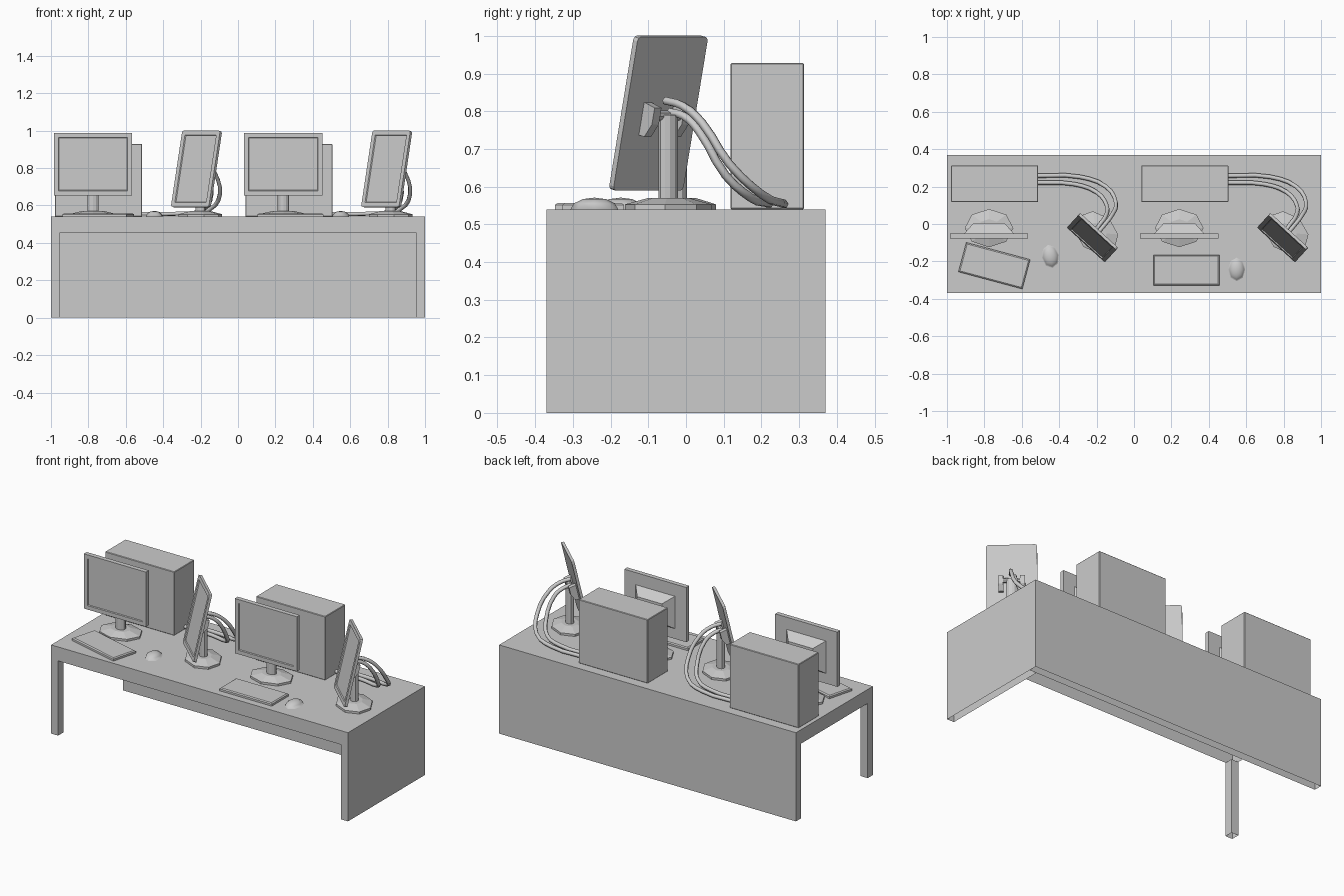
import bpy, bmesh
from math import radians, pi, sin, cos
from mathutils import Matrix, Vector

if "Cube" in bpy.data.objects:
    bpy.data.objects.remove(bpy.data.objects["Cube"])

TOP = 0.54       # desk surface height
STEP = 1.017     # spacing of the two workstations


def finish(name, bm, mat=Matrix(), smooth=False):
    for f in bm.faces:
        f.smooth = smooth
    me = bpy.data.meshes.new(name)
    bm.to_mesh(me)
    bm.free()
    ob = bpy.data.objects.new(name, me)
    bpy.context.collection.objects.link(ob)
    ob.matrix_world = mat
    return ob


def add_box(bm, lo, hi):
    lo, hi = Vector(lo), Vector(hi)
    m = Matrix.Translation((lo + hi) / 2) @ Matrix.Diagonal((*(hi - lo), 1))
    bmesh.ops.create_cube(bm, size=1, matrix=m)
    bm.normal_update()


def box(name, lo, hi, mat=Matrix(), bevel=0, open_bottom=False, open_top=False):
    bm = bmesh.new()
    add_box(bm, lo, hi)
    if bevel:
        bmesh.ops.bevel(bm, geom=bm.edges[:], offset=bevel, segments=1, affect='EDGES')
    ends = [f for f in bm.faces if (open_bottom and f.normal.z < -0.9)
            or (open_top and f.normal.z > 0.9)]
    bmesh.ops.delete(bm, geom=ends, context='FACES_ONLY')
    return finish(name, bm, mat)


def loft(name, rings, mat=Matrix()):
    """Skin equal-length rings of points and cap both ends."""
    bm = bmesh.new()
    vs = [[bm.verts.new(p) for p in r] for r in rings]
    n = len(vs[0])
    for a, b in zip(vs, vs[1:]):
        for i in range(n):
            bm.faces.new((a[i], a[(i + 1) % n], b[(i + 1) % n], b[i]))
    bm.faces.new(vs[0])
    bm.faces.new(vs[-1])
    bmesh.ops.recalc_face_normals(bm, faces=bm.faces)
    return finish(name, bm, mat)


def ellipse(rx, ry, z, n):
    return [(rx * cos(2 * pi * i / n), ry * sin(2 * pi * i / n), z) for i in range(n)]


def rect(w, h, z):
    return [(x * w / 2, y * h / 2, z) for x, y in ((-1, -1), (1, -1), (1, 1), (-1, 1))]


def screen(name, w, h, t, mat, margin, rounded=0):
    """Panel with a recessed display on its -y face."""
    bm = bmesh.new()
    add_box(bm, (-w / 2, -t / 2, -h / 2), (w / 2, t / 2, h / 2))
    if rounded:
        corners = [e for e in bm.edges
                   if abs(e.verts[0].co.y - e.verts[1].co.y) > t / 2]
        bmesh.ops.bevel(bm, geom=corners, offset=rounded, segments=2,
                        profile=0.5, affect='EDGES')
    bm.normal_update()
    front = [f for f in bm.faces if f.normal.y < -0.9]
    bmesh.ops.inset_region(bm, faces=front, thickness=margin, use_even_offset=True)
    bmesh.ops.inset_region(bm, faces=front, thickness=0.003, depth=-0.006,
                           use_even_offset=True)
    return finish(name, bm, mat)


def stand(prefix, mat, height):
    loft(prefix + "_base", [ellipse(0.13, 0.102, 0, 8), ellipse(0.13, 0.102, 0.013, 8),
                            ellipse(0.06, 0.048, 0.03, 8)], mat)
    loft(prefix + "_pole", [ellipse(0.03, 0.024, 0.025, 12),
                            ellipse(0.03, 0.024, height, 12)], mat)


def cable(name, pts):
    cu = bpy.data.curves.new(name, 'CURVE')
    cu.dimensions = '3D'
    cu.bevel_depth = 0.0115
    cu.bevel_resolution = 1
    cu.resolution_u = 3
    cu.use_fill_caps = True
    sp = cu.splines.new('BEZIER')
    sp.bezier_points.add(len(pts) - 1)
    for b, p in zip(sp.bezier_points, pts):
        b.co = p
        b.handle_left_type = b.handle_right_type = 'AUTO'
    ob = bpy.data.objects.new(name, cu)
    bpy.context.collection.objects.link(ob)


# Desk: a shell open underneath, with back panel, right side panel and one front leg
box("desk_top", (-1, -0.37, 0.455), (1, 0.37, TOP), open_bottom=True)
for name, lo, hi in (("desk_back_panel", (-1, 0.32, 0), (1, 0.37, 0.455)),
                     ("desk_side_panel", (0.953, -0.37, 0), (1, 0.32, 0.455)),
                     ("desk_front_leg", (-1, -0.37, 0), (-0.953, -0.32, 0.455))):
    box(name, lo, hi, open_bottom=True, open_top=True)

for k in range(2):
    off = Matrix.Translation((k * STEP, 0, 0))

    # Computer tower
    box("tower", (-0.978, 0.118, TOP), (-0.512, 0.313, 0.928), off, bevel=0.003)

    # Upright monitor with tapered rear housing
    screen("upright_screen", 0.418, 0.333, 0.028,
           off @ Matrix.Translation((-0.775, -0.064, 0.821)), 0.024)
    loft("upright_rear_housing",
         [[(-0.775 + sx * w, y, 0.815 + sz * h)
           for sx, sz in ((-1, -1), (1, -1), (1, 1), (-1, 1))]
          for w, h, y in ((0.134, 0.1, -0.052), (0.083, 0.06, 0.005))], off)
    stand("upright", off @ Matrix.Translation((-0.775, -0.022, TOP)), 0.25)

    # Turned monitor, tilted back
    turn = Matrix.Rotation(radians(-42.5), 4, 'Z')
    tilt = Matrix.Rotation(radians(-12.5), 4, 'X')
    panel = off @ Matrix.Translation((-0.222, -0.073, 0.795)) @ turn @ tilt
    screen("turned_screen", 0.275, 0.418, 0.016, panel, 0.024, rounded=0.012)
    stand("turned", off @ Matrix.Translation((-0.201, -0.047, TOP)) @ turn, 0.25)

    # Hinge cheeks on both sides of the pole, joined by a pin
    for s in (-1, 1):
        loft("hinge_cheek",
             [[(x, y, z) for y, z in ((0.004, -0.058), (0.028, -0.058),
                                      (0.048, -0.02), (0.048, 0.025), (0.004, 0.032))]
              for x in (s * 0.045, s * 0.072)], panel)
    pin = panel @ Matrix.Translation((0, 0.03, 0)) @ Matrix.Rotation(pi / 2, 4, 'Y')
    loft("hinge_pin", [ellipse(0.014, 0.014, z, 8) for z in (-0.05, 0.05)], pin)

    # Two cables from the turned monitor round to the tower
    outer = [(-0.52, 0.258, 0.556), (-0.29, 0.252, 0.557), (-0.15, 0.2, 0.58),
             (-0.097, 0.115, 0.66), (-0.122, 0.042, 0.77), (-0.162, -0.01, 0.815),
             (-0.2, -0.055, 0.828)]
    inner = [(-0.52, 0.221, 0.556), (-0.32, 0.213, 0.557), (-0.2, 0.17, 0.572),
             (-0.148, 0.105, 0.63), (-0.155, 0.035, 0.747), (-0.185, -0.005, 0.787),
             (-0.21, -0.045, 0.798)]
    for path in (outer, inner):
        cable("cable", [Vector(p) + Vector((k * STEP, 0, 0)) for p in path])

# Keyboards with a raised centre
for x, y, a in ((-0.747, -0.223, -15), (0.28, -0.246, 0)):
    m = Matrix.Translation((x, y, TOP)) @ Matrix.Rotation(radians(a), 4, 'Z')
    loft("keyboard", [rect(0.354, 0.163, 0), rect(0.354, 0.163, 0.012),
                      rect(0.34, 0.149, 0.017)], m)

# Mice: half ellipsoids resting on the desk
for x, y, a in ((-0.447, -0.173, 10), (0.549, -0.243, 0)):
    bm = bmesh.new()
    bmesh.ops.create_uvsphere(bm, u_segments=8, v_segments=6, radius=1)
    bmesh.ops.bisect_plane(bm, geom=bm.verts[:] + bm.edges[:] + bm.faces[:],
                           plane_co=(0, 0, 0), plane_no=(0, 0, -1), clear_outer=True)
    finish("mouse", bm, Matrix.Translation((x, y, TOP)) @ Matrix.Rotation(radians(a), 4, 'Z')
           @ Matrix.Diagonal((0.046, 0.063, 0.031, 1)), smooth=True)
